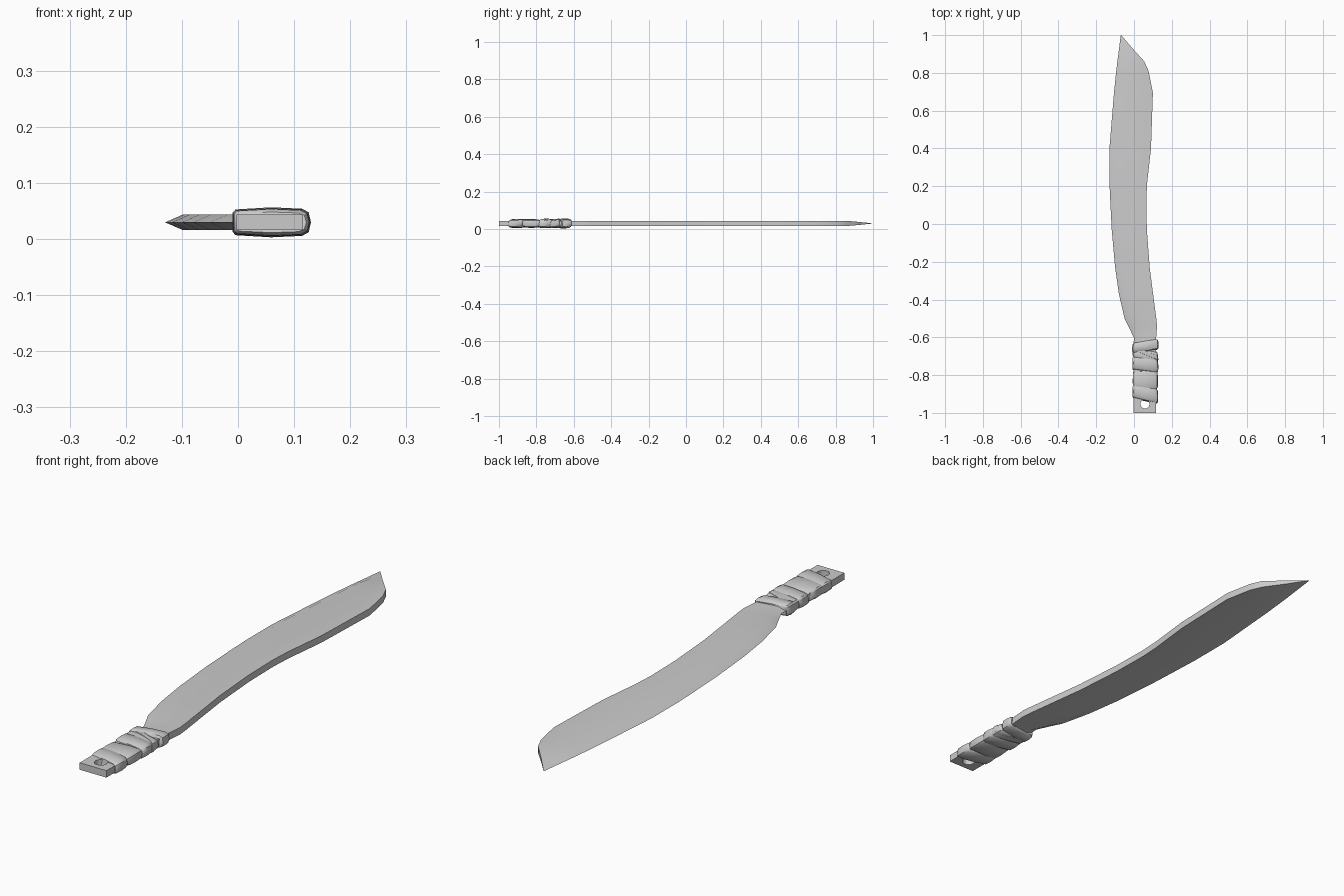
import bpy, bmesh, math

cube = bpy.data.objects.get("Cube")
if cube:
    bpy.data.objects.remove(cube)

MID = 0.03      # height of the blade's centre plane
HALF = 0.014    # half thickness of the steel


def make_material(name, rgb):
    m = bpy.data.materials.new(name)
    m.use_nodes = True
    m.diffuse_color = (*rgb, 1)
    m.node_tree.nodes["Principled BSDF"].inputs["Base Color"].default_value = (*rgb, 1)
    return m


grey = make_material("plain grey", (0.6, 0.6, 0.6))


def finish(obj, angle):
    obj.data.materials.clear()
    obj.data.materials.append(grey)
    bpy.ops.object.select_all(action='DESELECT')
    obj.select_set(True)
    bpy.context.view_layer.objects.active = obj
    bpy.ops.object.shade_smooth_by_angle(angle=math.radians(angle))


def loft(name, rings, angle):
    """Skin a list of equal closed rings and cap both ends."""
    bm = bmesh.new()
    rows = [[bm.verts.new(p) for p in ring] for ring in rings]
    n = len(rows[0])
    for a, b in zip(rows, rows[1:]):
        for i in range(n):
            j = (i + 1) % n
            bm.faces.new((a[i], a[j], b[j], b[i]))
    bm.faces.new(rows[0])
    bm.faces.new(rows[-1])
    bmesh.ops.remove_doubles(bm, verts=bm.verts, dist=1e-5)
    bmesh.ops.recalc_face_normals(bm, faces=bm.faces)
    mesh = bpy.data.meshes.new(name)
    bm.to_mesh(mesh)
    bm.free()
    obj = bpy.data.objects.new(name, mesh)
    bpy.context.collection.objects.link(obj)
    finish(obj, angle)
    return obj


# Blade: stations of (y, cutting edge x, spine x)
stations = [
    (-0.64, -0.003, 0.116), (-0.605, 0.0, 0.117), (-0.54, -0.03, 0.122),
    (-0.5, -0.05, 0.118), (-0.37, -0.08, 0.101), (-0.23, -0.1, 0.083),
    (-0.03, -0.118, 0.068), (0.13, -0.126, 0.065), (0.22, -0.13, 0.07),
    (0.4, -0.13, 0.09), (0.695, -0.106, 0.1), (0.81, -0.094, 0.077),
    (0.86, -0.088, 0.055), (0.93, -0.079, -0.008), (1.0, -0.07, -0.068),
]
rings = []
for y, edge, spine in stations:
    bevel = edge + min(0.032, 0.4 * (spine - edge))
    t = HALF * min(1, max(0.02, (1 - y) / 0.13))
    rings.append([(edge, y, MID), (bevel, y, MID + t), (spine, y, MID + t),
                  (spine, y, MID - t), (bevel, y, MID - t)])
loft("blade", rings, 35)

# Tang: flat bar with a lanyard hole
curve = bpy.data.curves.new("tang", 'CURVE')
curve.dimensions = '2D'
curve.fill_mode = 'BOTH'
curve.extrude = HALF
outline = [(-0.003, -1), (0.116, -1), (0.116, -0.63), (-0.003, -0.63)]
hole = [(0.058 + 0.024 * math.cos(a * math.tau / 16),
         -0.953 + 0.024 * math.sin(a * math.tau / 16)) for a in range(16)]
for pts in (outline, hole):
    s = curve.splines.new('POLY')
    s.points.add(len(pts) - 1)
    for p, (x, y) in zip(s.points, pts):
        p.co = (x, y, 0, 1)
    s.use_cyclic_u = True
tang = bpy.data.objects.new("tang", curve)
tang.location.z = MID
bpy.context.collection.objects.link(tang)
bpy.ops.object.select_all(action='DESELECT')
tang.select_set(True)
bpy.context.view_layer.objects.active = tang
bpy.ops.object.convert(target='MESH')
finish(bpy.context.object, 35)

# Grip wrap: slanted, overlapping strips with soft rounded sections
CX, HX, HZ = 0.059, 0.066, 0.0225
section = [(-1, 0.65), (-0.92, 0.9), (0, 1.05), (0.8, 0.95), (0.97, 0.7), (1.03, 0)]
section = section + [(x, -z) for x, z in reversed(section[:-1])]


def strip(name, y0, y1, tilt, twist, grow):
    """tilt slants the strip across x, twist offsets top against bottom."""
    rings = []
    for f, inset in ((0, 0.006), (0.1, 0.001), (0.5, 0), (0.9, 0.002), (1, 0.007)):
        y = y0 + (y1 - y0) * f
        rings.append([(CX + px * (HX + grow - inset),
                       y + tilt * px + twist * pz,
                       MID + pz * (HZ + grow - inset)) for px, pz in section])
    loft(name, rings, 40)


strips = [
    (-0.935, -0.86, -0.014, 0.003, 0.001),
    (-0.875, -0.775, 0.002, -0.004, 0.0),
    (-0.78, -0.71, -0.008, 0.004, 0.002),
    (-0.725, -0.665, -0.011, -0.003, 0.0),
    (-0.675, -0.622, 0.010, 0.002, 0.003),
]
for i, args in enumerate(strips):
    strip(f"grip_wrap_{i + 1}", *args)
# Loose diagonal strip crossing the wrap near the blade
strip("grip_wrap_cross", -0.70, -0.675, -0.026, 0.006, 0.002)
